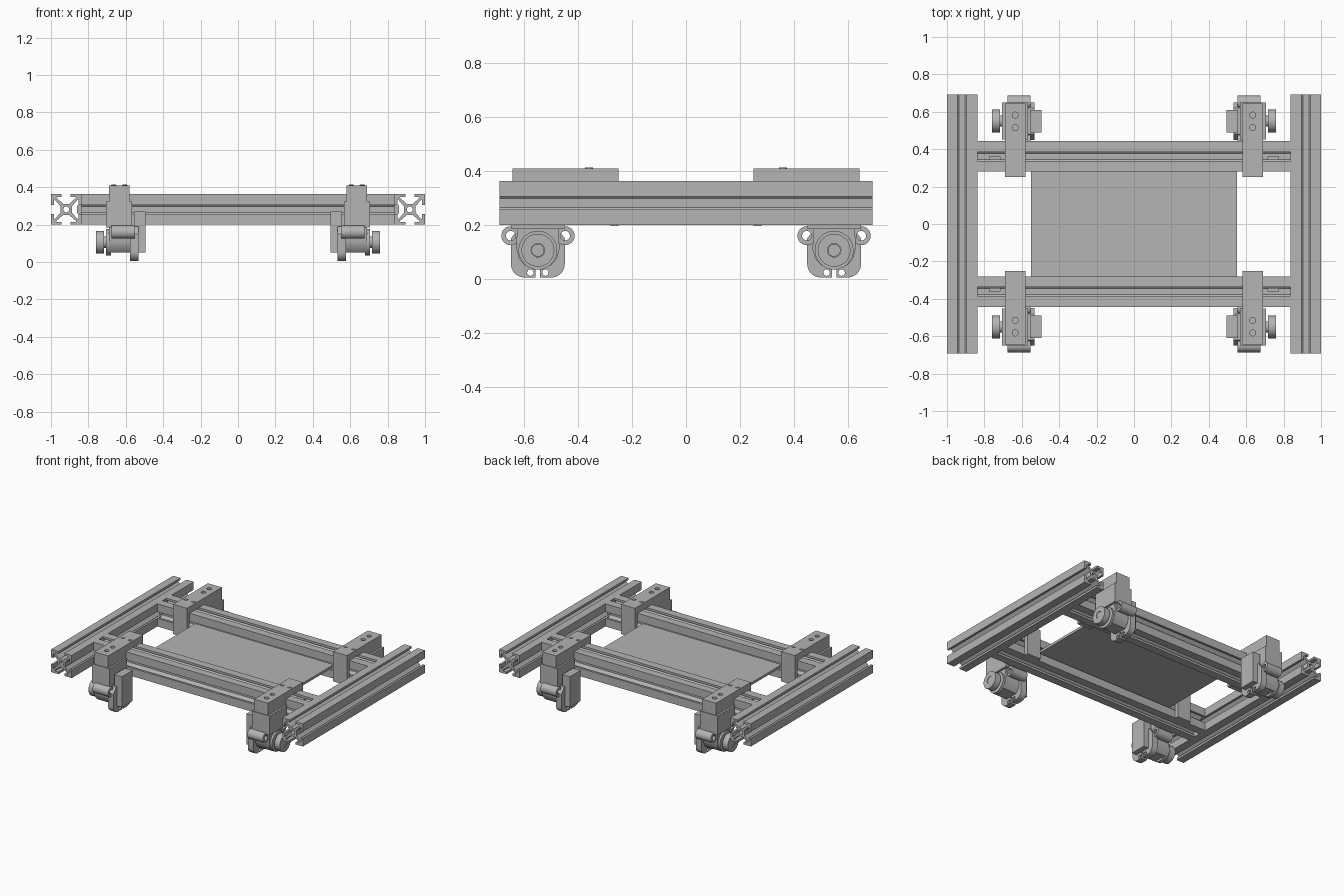
import bpy
from math import cos, sin, pi
from mathutils import Vector
from mathutils.geometry import tessellate_polygon

if "Cube" in bpy.data.objects:
    bpy.data.objects.remove(bpy.data.objects["Cube"])

grey = bpy.data.materials.new("machine grey")
grey.use_nodes = True
grey.diffuse_color = (0.46, 0.46, 0.46, 1)
grey.node_tree.nodes["Principled BSDF"].inputs["Base Color"].default_value = (0.46, 0.46, 0.46, 1)

PLACE = {
    "x": lambda u, v, w: (w, u, v),
    "y": lambda u, v, w: (u, w, v),
    "z": lambda u, v, w: (u, v, w),
}


def prism(name, loops, axis, start, end, mirror="xy"):
    """Extrude an outline (first loop) with holes (other loops) along an axis."""
    flat = [p for loop in loops for p in loop]
    n = len(flat)
    verts = [PLACE[axis](u, v, w) for w in (start, end) for u, v in flat]
    tris = tessellate_polygon([[Vector((u, v, 0)) for u, v in loop] for loop in loops])
    faces = [tuple(t) for t in tris] + [tuple(i + n for i in reversed(t)) for t in tris]
    base = 0
    for loop in loops:
        m = len(loop)
        for i in range(m):
            a, b = base + i, base + (i + 1) % m
            faces.append((a, b, b + n, a + n))
        base += m
    mesh = bpy.data.meshes.new(name)
    mesh.from_pydata(verts, [], faces)
    mesh.materials.append(grey)
    obj = bpy.data.objects.new(name, mesh)
    bpy.context.collection.objects.link(obj)
    bpy.ops.object.select_all(action="DESELECT")
    obj.select_set(True)
    bpy.context.view_layer.objects.active = obj
    bpy.ops.object.mode_set(mode="EDIT")
    bpy.ops.mesh.select_all(action="SELECT")
    bpy.ops.mesh.normals_make_consistent(inside=False)
    bpy.ops.object.mode_set(mode="OBJECT")
    bpy.ops.object.shade_smooth_by_angle(angle=pi / 6)
    if mirror:
        mod = obj.modifiers.new("Mirror", "MIRROR")
        mod.use_axis = ("x" in mirror, "y" in mirror, False)
        mod.use_mirror_merge = False
    return obj


def circle(u, v, r, n=28, a0=0, a1=2 * pi, closed=True):
    steps = n if closed else n - 1
    return [(u + r * cos(a0 + (a1 - a0) * i / steps),
             v + r * sin(a0 + (a1 - a0) * i / steps)) for i in range(n)]


def rect(u0, u1, v0, v1):
    return [(u0, v0), (u1, v0), (u1, v1), (u0, v1)]


def box(name, xs, ys, zs, mirror="xy"):
    return prism(name, [rect(*xs, *ys)], "z", *zs, mirror)


# Slotted rail section: one side, turned four times
HALF, SLOT, LIP, CAVITY = 0.0815, 0.024, 0.066, 0.052


def rail_section(cu, cv):
    right = [(0.016, 0.03), (CAVITY, 0.061), (CAVITY, LIP), (SLOT, LIP), (SLOT, HALF)]
    side = [(-HALF, HALF)] + [(-u, v) for u, v in reversed(right)] + right
    outline = []
    for _ in range(4):
        outline += [(cu + u, cv + v) for u, v in side]
        side = [(v, -u) for u, v in side]
    return [outline, circle(cu, cv, 0.016, 16)]


RAIL_Z = 0.2815
prism("side_rail", rail_section(0.9185, RAIL_Z), "y", -0.692, 0.692, "x")
prism("cross_rail", rail_section(0.361, RAIL_Z), "x", -0.837, 0.837, "y")

# Deck sheet held in the inner slots
box("deck_sheet", (-0.55, 0.55), (-0.3, 0.3), (0.272, 0.29), None)

# Slot nuts joining the rails
box("slot_nut", (0.715, 0.775), (0.342, 0.362), (0.315, 0.35))
box("rail_connector", (0.82, 0.86), (0.34, 0.382), (0.26, 0.303))

# Saddle bracket over each cross rail
prism("bracket_top",
      [rect(0.58, 0.69, 0.25, 0.645)] + [circle(0.635, y, 0.016, 20) for y in (0.515, 0.582)],
      "z", 0.363, 0.41)
box("bracket_inner_leg", (0.58, 0.69), (0.25, 0.28), (0.196, 0.363))
box("bracket_outer_leg", (0.58, 0.69), (0.443, 0.645), (0.2, 0.363))
box("bracket_housing", (0.567, 0.705), (0.452, 0.65), (0.185, 0.323))
for x in (0.605, 0.665):
    screw = prism("bracket_screw", [circle(x, 0.36, 0.015, 20)], "z", 0.405, 0.413)
    prism("screw_slot", [rect(x - 0.012, x + 0.012, 0.358, 0.362)], "z", 0.41, 0.414)

# Gearbox with two mounting lugs
MY, MZ = 0.55, 0.106
half = [(0.048, 0.05), (0.07, 0.075), (0.08, 0.11), (0.077, 0.197)]
body = [(MY + u, v) for u, v in half] + [(MY - u, v) for u, v in reversed(half)]
prism("gearbox", [body], "x", 0.565, 0.69)
prism("gearbox_cover", [circle(MY, MZ, 0.072, 36)], "x", 0.68, 0.705)
for y in (MY - 0.101, MY + 0.101):
    prism("mounting_lug", [circle(y, 0.16, 0.035), circle(y, 0.16, 0.018, 20)],
          "x", 0.553, 0.677)

# Back plate with rounded feet, a bottom notch and two eyes
plate = circle(MY + 0.05, 0.055, 0.05, 10, 0, -pi / 2, False)
plate += [(MY + 0.008, 0.005), (MY + 0.008, 0.045), (MY - 0.008, 0.045), (MY - 0.008, 0.005)]
plate += circle(MY - 0.05, 0.055, 0.05, 10, -pi / 2, -pi, False)
plate += [(MY - 0.1, 0.15), (MY - 0.07, 0.19), (MY + 0.07, 0.19), (MY + 0.1, 0.15)]
prism("back_plate",
      [plate] + [circle(MY + s * 0.028, 0.023, 0.012, 16) for s in (-1, 1)],
      "x", 0.533, 0.577)

# Motor box on the inner side
box("motor_box", (0.495, 0.555), (0.49, 0.61), (0.05, 0.27))

# Axle and wheel on the outer side
prism("axle", [circle(MY, MZ, 0.03)], "x", 0.7, 0.72)
prism("wheel", [circle(MY, MZ, 0.061, 40), circle(MY, MZ, 0.025)], "x", 0.717, 0.76)
prism("wheel_hub", [circle(MY, MZ, 0.0235)], "x", 0.715, 0.757)
